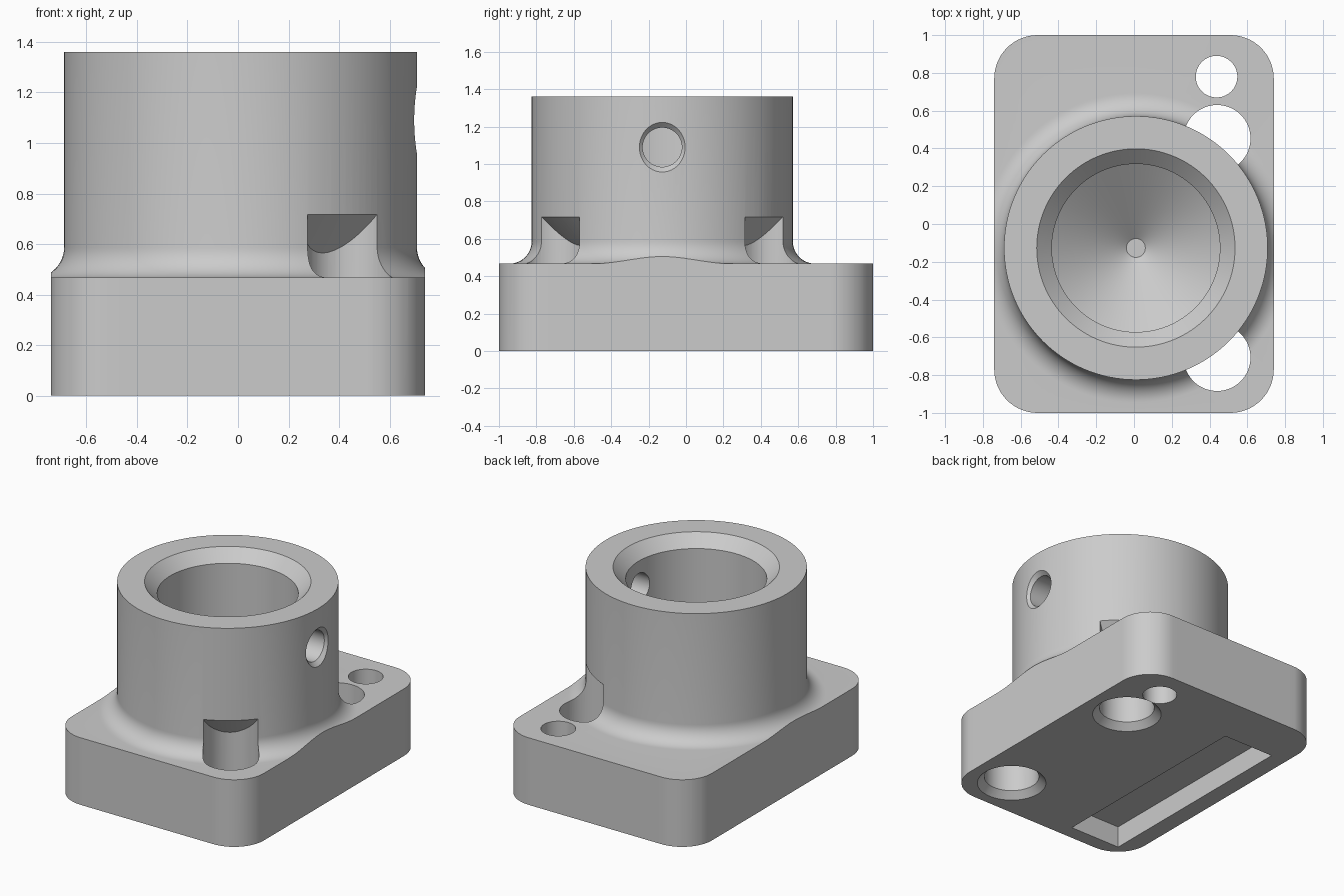
import bpy, bmesh
from math import sin, cos, pi
from mathutils import Vector

if "Cube" in bpy.data.objects:
    bpy.data.objects.remove(bpy.data.objects["Cube"], do_unlink=True)

AXIS = (0.01, -0.127)      # axis of the round socket
BASE_TOP, SOCKET_TOP = 0.467, 1.36
SOCKET_R, FILLET = 0.698, 0.12

grey = bpy.data.materials.new("plain_grey")
grey.use_nodes = True
grey.diffuse_color = (0.6, 0.6, 0.6, 1)
grey.node_tree.nodes["Principled BSDF"].inputs["Base Color"].default_value = (0.6, 0.6, 0.6, 1)


def finish(name, bm, loc=(0, 0, 0)):
    bmesh.ops.recalc_face_normals(bm, faces=bm.faces)
    mesh = bpy.data.meshes.new(name)
    bm.to_mesh(mesh)
    bm.free()
    mesh.materials.append(grey)
    ob = bpy.data.objects.new(name, mesh)
    ob.location = loc
    bpy.context.collection.objects.link(ob)
    return ob


def lathe(name, profile, loc, segs=64):
    """Solid turned from (radius, height) points that start and end on the axis."""
    bm = bmesh.new()
    vs = [bm.verts.new((r, 0, z)) for r, z in profile]
    edges = [bm.edges.new(p) for p in zip(vs, vs[1:])]
    bmesh.ops.spin(bm, geom=vs + edges, cent=(0, 0, 0), axis=(0, 0, 1),
                   angle=2 * pi, steps=segs, use_duplicate=False)
    bmesh.ops.remove_doubles(bm, verts=bm.verts, dist=1e-4)
    return finish(name, bm, loc)


def prism(name, outline, z0, z1):
    bm = bmesh.new()
    face = bm.faces.new([bm.verts.new((x, y, z0)) for x, y in outline])
    top = bmesh.ops.extrude_face_region(bm, geom=[face])["geom"]
    bmesh.ops.translate(bm, vec=Vector((0, 0, z1 - z0)),
                        verts=[v for v in top if isinstance(v, bmesh.types.BMVert)])
    return finish(name, bm)


def combine(target, tool, operation):
    """Apply a boolean and discard the tool."""
    tool.hide_render = True
    bpy.context.view_layer.objects.active = target
    mod = target.modifiers.new(operation, "BOOLEAN")
    mod.operation, mod.object, mod.solver = operation, tool, "EXACT"
    bpy.context.view_layer.update()
    bpy.ops.object.modifier_apply(modifier=mod.name)
    bpy.data.objects.remove(tool, do_unlink=True)


# Turned body: slab, fillet, round wall, chamfered bore with conical floor
arc = [-pi / 2 - pi / 2 * i / 12 for i in range(13)]
fillet = [(SOCKET_R + FILLET * (1 + cos(a)), BASE_TOP + FILLET * (1 + sin(a))) for a in arc]
body = lathe("flanged_socket",
             [(0, 0), (1.8, 0), (1.8, BASE_TOP)] + fillet +
             [(SOCKET_R, SOCKET_TOP), (0.525, SOCKET_TOP), (0.445, 1.28),
              (0.445, 0.6), (0.05, 0.3), (0, 0.3)],
             (*AXIS, 0), 128)

# Rounded rectangular outline trims the slab and the fillet
HX, HY, R = 0.74, 1.0, 0.23
outline = []
for k, (sx, sy) in enumerate([(1, 1), (-1, 1), (-1, -1), (1, -1)]):
    for i in range(17):
        a = (k + i / 16) * pi / 2
        outline.append((sx * (HX - R) + R * cos(a), sy * (HY - R) + R * sin(a)))
combine(body, prism("outline_trim", outline, -0.2, 2), "INTERSECT")

# Screw holes, countersunk below, relieved into the socket under a sloping roof
for side in (-1, 1):
    hole = lathe("screw_hole_cutter",
                 [(0, -0.05), (0.272, -0.05), (0.177, 0.045), (0.177, 1), (0, 1)],
                 (0.44, AXIS[1] + side * 0.58, 0))
    roof = lathe("roof_cone", [(0, 0.02), (1.5, 1.52), (0, 1.52)], (*AXIS, 0), 128)
    combine(hole, roof, "DIFFERENCE")
    combine(body, hole, "DIFFERENCE")

# Small through hole near the back
pin = lathe("pin_hole_cutter", [(0, -0.1), (0.11, -0.1), (0.11, 0.8), (0, 0.8)],
            (0.437, 0.78, 0))
combine(body, pin, "DIFFERENCE")

# Countersunk cross hole through the left wall
cross = lathe("cross_hole_cutter",
              [(0, 0.2), (0.105, 0.2), (0.105, 0.67), (0.205, 0.77), (0, 0.77)],
              (AXIS[0], AXIS[1], 1.09))
cross.rotation_euler = (0, pi / 2, 0)
combine(body, cross, "DIFFERENCE")

# Shallow slot in the underside
x0, x1, half = -0.62, -0.23, 0.772
slot = prism("slot_cutter", [(x0, AXIS[1] - half), (x1, AXIS[1] - half),
                             (x1, AXIS[1] + half), (x0, AXIS[1] + half)], -0.1, 0.15)
combine(body, slot, "DIFFERENCE")

# Smooth round walls, crisp edges
bpy.ops.object.select_all(action="DESELECT")
body.select_set(True)
bpy.context.view_layer.objects.active = body
bpy.ops.object.shade_smooth_by_angle(angle=pi / 6)
